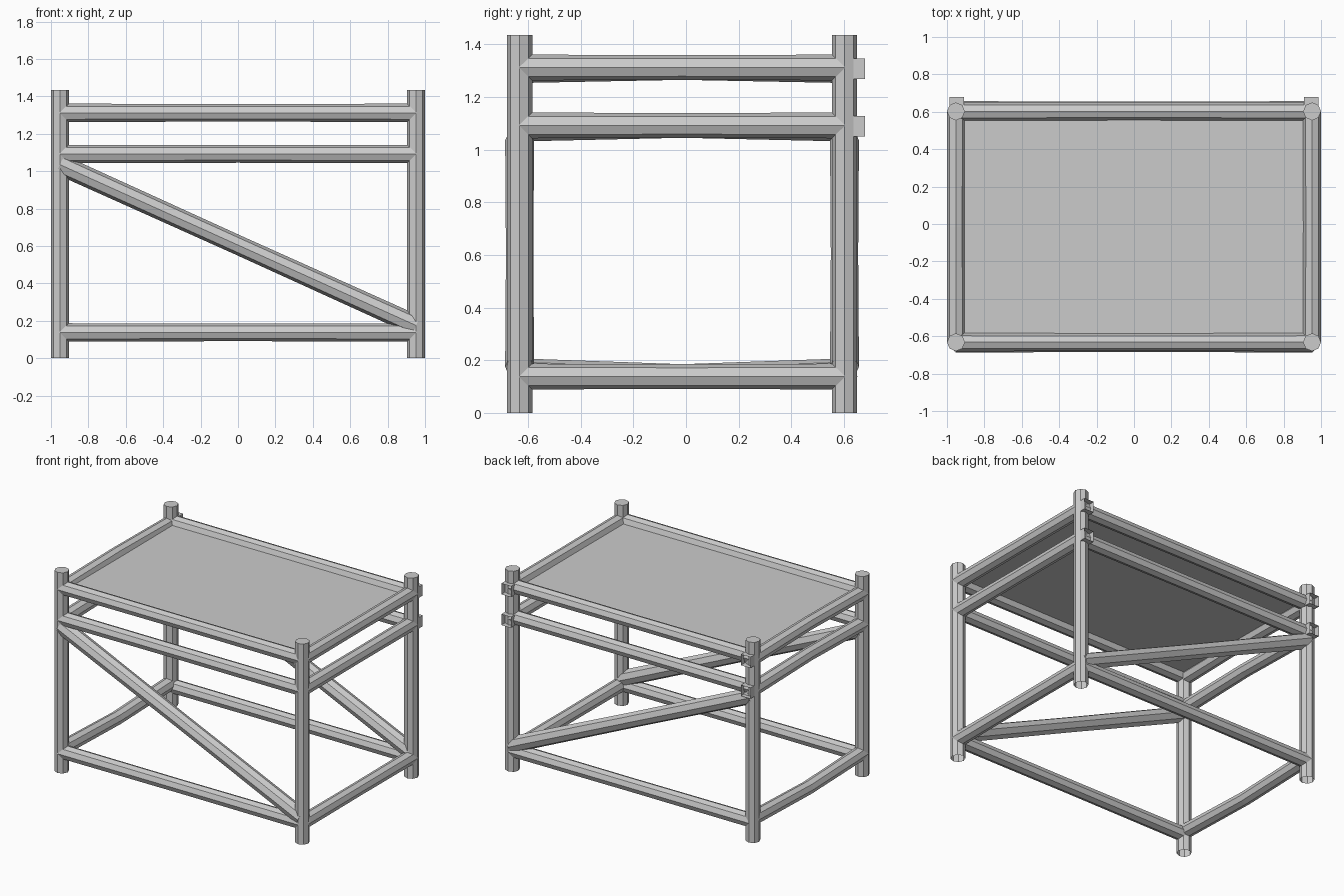
import bpy, bmesh, math
from mathutils import Vector

if "Cube" in bpy.data.objects:
    bpy.data.objects.remove(bpy.data.objects["Cube"])

X, YF, YB, R = 0.952, -0.632, 0.602, 0.048


def make(name, bm):
    me = bpy.data.meshes.new(name)
    bmesh.ops.recalc_face_normals(bm, faces=bm.faces)
    bm.to_mesh(me)
    bm.free()
    ob = bpy.data.objects.new(name, me)
    bpy.context.collection.objects.link(ob)
    return ob


def beam(name, a, b, r_end=R, r_mid=R, end_dz=0.0, cap_start=True, cap_end=True):
    """Octagonal beam with three rings; the ends may be thicker or offset."""
    a, b = Vector(a), Vector(b)
    d = (b - a).normalized()
    ref = Vector((0, 1, 0)) if abs(d.y) < 0.5 else Vector((0, 0, 1))
    u = d.cross(ref).normalized()
    v = d.cross(u)
    bm = bmesh.new()
    rings = []
    for t, r, dz in ((0, r_end, end_dz), (0.5, r_mid, 0), (1, r_end, end_dz)):
        c = a.lerp(b, t) + Vector((0, 0, dz))
        rings.append([bm.verts.new(c + r * (math.cos(k * math.pi / 4) * u
                                            + math.sin(k * math.pi / 4) * v))
                      for k in range(8)])
    for p, q in zip(rings, rings[1:]):
        for k in range(8):
            bm.faces.new((p[k], p[(k + 1) % 8], q[(k + 1) % 8], q[k]))
    if cap_start:
        bm.faces.new(rings[0])
    if cap_end:
        bm.faces.new(rings[2])
    return make(name, bm)


def stub(name, x, z):
    """Square rail end poking out behind the back post, open at its end."""
    bm = bmesh.new()
    bmesh.ops.create_cube(bm, size=1)
    for w in bm.verts:
        w.co = Vector((x + w.co.x * 0.076, 0.64 + w.co.y * 0.08, z + w.co.z * 0.078))
    back = [f for f in bm.faces if f.calc_center_median().y > 0.67]
    bmesh.ops.delete(bm, geom=back, context='FACES_ONLY')
    return make(name, bm)


# Corner posts, open underneath
for sx, xn in ((-1, "left"), (1, "right")):
    for y, yn in ((YF, "front"), (YB, "back")):
        beam(f"{yn}_{xn}_post", (sx * X, y, 0), (sx * X, y, 1.435), cap_start=False)

# Horizontal rails on all four sides at three heights
levels = (("lower", 0.138, 0.02), ("middle", 1.092, -0.012), ("upper", 1.312, -0.01))
for level, z, dz in levels:
    for y, yn in ((YF, "front"), (YB, "back")):
        beam(f"{level}_{yn}_rail", (-X, y, z), (X, y, z), 0.049, 0.047)
    for sx, xn in ((-1, "left"), (1, "right")):
        beam(f"{level}_{xn}_rail", (sx * X, YF, z), (sx * X, YB, z), 0.049, 0.047,
             dz if sx < 0 else 0.0)
        if level != "lower":
            stub(f"{level}_{xn}_rail_end", sx * 0.948, z - 0.004)

# Diagonal braces, front and back
for y, yn in ((YF, "front"), (YB, "back")):
    beam(f"{yn}_diagonal_brace", (-X, y, 1.035), (X, y, 0.175), 0.055, 0.052)

# Table top sheet
bm = bmesh.new()
bm.faces.new([bm.verts.new(c) for c in ((-X, YF, 1.312), (X, YF, 1.312),
                                        (X, YB, 1.312), (-X, YB, 1.312))])
make("top_panel", bm)
